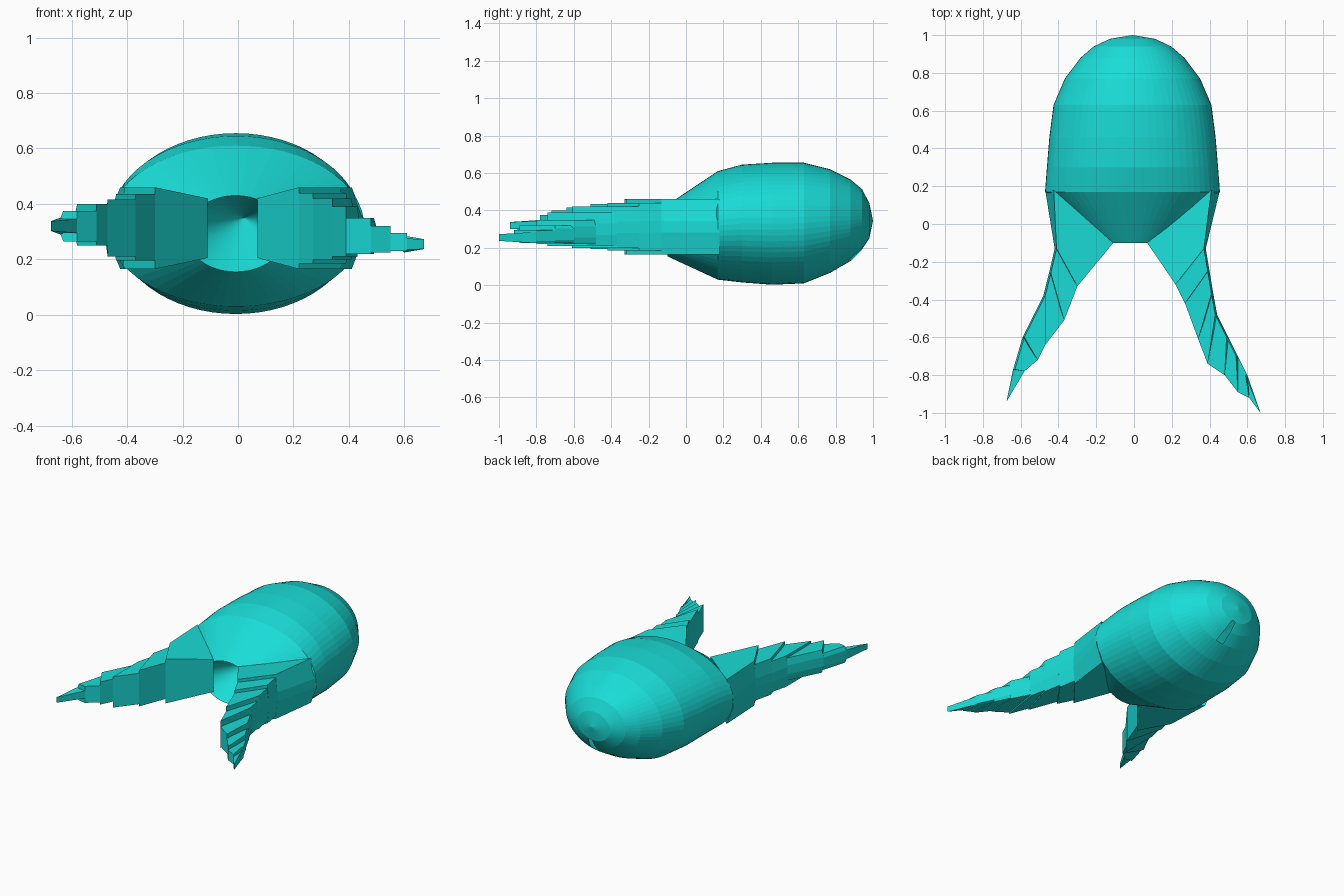
import bpy, bmesh, math

if "Cube" in bpy.data.objects:
    bpy.data.objects.remove(bpy.data.objects["Cube"])

teal = bpy.data.materials.new("teal")
teal.diffuse_color = (0.01, 0.72, 0.68, 1)
teal.use_nodes = True
teal.node_tree.nodes["Principled BSDF"].inputs["Base Color"].default_value = teal.diffuse_color


def finish(bm, name):
    bmesh.ops.recalc_face_normals(bm, faces=bm.faces)
    mesh = bpy.data.meshes.new(name)
    bm.to_mesh(mesh)
    bm.free()
    mesh.materials.append(teal)
    obj = bpy.data.objects.new(name, mesh)
    bpy.context.collection.objects.link(obj)
    return obj


# Body: elliptical rings lofted along y (y, half width, z low, z high)
RINGS = [(-0.10, 0.180, 0.155, 0.43), (0.17, 0.463, 0.030, 0.61),
         (0.30, 0.453, 0.015, 0.645), (0.46, 0.440, 0.003, 0.655),
         (0.63, 0.418, 0.010, 0.655), (0.77, 0.358, 0.066, 0.62),
         (0.88, 0.275, 0.130, 0.565), (0.94, 0.205, 0.190, 0.515),
         (0.98, 0.120, 0.250, 0.440)]
SIDES = 64
bm = bmesh.new()
loops = []
for y, w, lo, hi in RINGS:
    loop = []
    for k in range(SIDES):
        a = 2 * math.pi * k / SIDES
        loop.append(bm.verts.new((-0.008 + w * math.cos(a), y,
                                  (lo + hi) / 2 + (hi - lo) / 2 * math.sin(a))))
    loops.append(loop)
slot = range(49, 51)          # small open slit under the nose
for r in range(len(loops) - 1):
    for k in range(SIDES):
        if r >= 6 and k in slot:
            continue
        n = (k + 1) % SIDES
        bm.faces.new((loops[r][k], loops[r][n], loops[r + 1][n], loops[r + 1][k]))
# Rounded nose tip and hollow cone at the front opening
for loop, tip in ((loops[-1], (-0.008, 1.0, 0.345)), (loops[0], (0.02, 0.13, 0.35))):
    v = bm.verts.new(tip)
    for k in range(SIDES):
        bm.faces.new((loop[k], loop[(k + 1) % SIDES], v))
finish(bm, "body")


# Legs: overlapping slanted plates between an outer and an inner edge line
def leg(name, outer, inner, heights):
    bm = bmesh.new()
    for i, (lo, hi) in enumerate(heights):
        section = []
        for j in (i, i + 1):
            (ox, oy), (ix, iy) = outer[j], inner[j]
            side = 1 if ox > 0 else -1
            bulge = 0.045 if j == 0 else 0.01
            pinch = 0.04 if j == 0 else 0.0
            mid = (lo + hi) / 2
            pts = [(ox - side * bulge, oy, hi), (ox, oy, mid + 0.03), (ox, oy, mid - 0.03),
                   (ox - side * bulge, oy, lo), (ix, iy, lo + pinch), (ix, iy, hi - pinch)]
            if j == len(outer) - 1:
                pts = [(ox, oy, min(max(p[2], mid - 0.018), mid + 0.018)) for p in pts]
            section.append([bm.verts.new(p) for p in pts])
        a, b = section
        for k in range(6):
            n = (k + 1) % 6
            bm.faces.new((a[k], a[n], b[n], b[k]))
        bm.faces.new(a)
        bm.faces.new(b)
    finish(bm, name)


leg("left_leg",
    [(-0.470, 0.18), (-0.42, -0.13), (-0.45, -0.26), (-0.48, -0.38),
     (-0.59, -0.60), (-0.64, -0.77), (-0.675, -0.94)],
    [(-0.11, -0.10), (-0.30, -0.33), (-0.37, -0.51), (-0.47, -0.64),
     (-0.51, -0.72), (-0.58, -0.78), (-0.665, -0.92)],
    [(0.165, 0.46), (0.195, 0.435), (0.21, 0.415), (0.25, 0.40),
     (0.265, 0.375), (0.295, 0.345)])

leg("right_leg",
    [(0.455, 0.18), (0.38, -0.13), (0.40, -0.25), (0.42, -0.37), (0.44, -0.48),
     (0.50, -0.60), (0.55, -0.70), (0.60, -0.80), (0.67, -1.0)],
    [(0.07, -0.10), (0.22, -0.32), (0.27, -0.42), (0.34, -0.61), (0.39, -0.74),
     (0.48, -0.80), (0.55, -0.89), (0.61, -0.92), (0.665, -0.99)],
    [(0.165, 0.46), (0.185, 0.44), (0.20, 0.42), (0.21, 0.39), (0.22, 0.35),
     (0.225, 0.32), (0.23, 0.295), (0.235, 0.275)])
